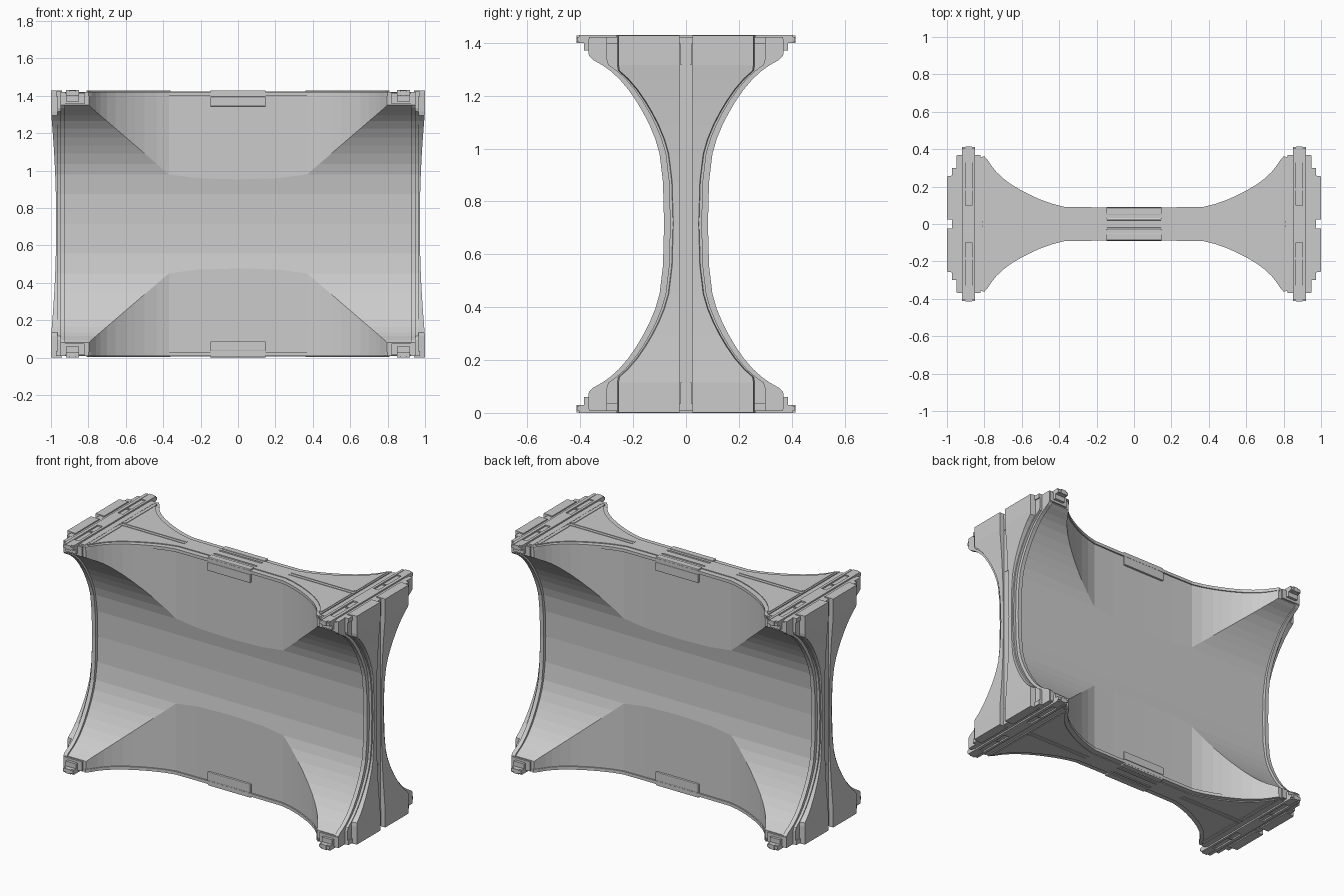
import bpy, bmesh

if "Cube" in bpy.data.objects:
    bpy.data.objects.remove(bpy.data.objects["Cube"])

H = 0.715  # half height; all meshes are modelled around the block's centre
# Concave flare: (fraction along flare, half depth)
FLARE = [(0, .083), (.15, .099), (.3, .122), (.42, .145), (.535, .17), (.66, .202),
         (.77, .237), (.85, .27), (.907, .30), (.96, .335), (1, .362)]


def half_profile(start, mid_depth, end, edge, off=0.0, limit=.362):
    pts = [(0, mid_depth), (start * .6, mid_depth + (.083 - mid_depth) * .25)]
    pts += [(start + (end - start) * t, d) for t, d in FLARE] + [(edge, .362)]
    return [(u, min(d + off, limit)) for u, d in pts]


def finish(name, bm, mirror=(False, False, False), bevel=0):
    bmesh.ops.recalc_face_normals(bm, faces=bm.faces)
    me = bpy.data.meshes.new(name)
    bm.to_mesh(me)
    bm.free()
    ob = bpy.data.objects.new(name, me)
    ob.location.z = H
    bpy.context.collection.objects.link(ob)
    if bevel:
        b = ob.modifiers.new("bevel", 'BEVEL')
        b.width, b.segments = bevel, 2
    if any(mirror):
        m = ob.modifiers.new("mirror", 'MIRROR')
        m.use_axis = mirror
        m.use_mirror_merge = False
    return ob


def prism(name, half, axis, lo, hi, mirror=(False, False, False)):
    """Strips across y following a half profile, extruded along axis ('X' or 'Z')."""
    full = [(-u, d) for u, d in reversed(half[1:])] + half
    bm = bmesh.new()
    rows = []
    for u, d in full:
        row = []
        for e, y in ((lo, -d), (hi, -d), (hi, d), (lo, d)):
            row.append(bm.verts.new((u, y, e) if axis == 'Z' else (e, y, u)))
        rows.append(row)
    for a, b in zip(rows, rows[1:]):
        for i in range(4):
            j = (i + 1) % 4
            bm.faces.new((a[i], a[j], b[j], b[i]))
    bm.faces.new(rows[0])
    bm.faces.new(rows[-1])
    return finish(name, bm, mirror)


def boxes(name, specs, mirror=(True, True, True), bevel=0):
    bm = bmesh.new()
    for x0, x1, y0, y1, z0, z1 in specs:
        vs = bmesh.ops.create_cube(bm, size=1)["verts"]
        for v in vs:
            v.co = (x1 if v.co.x > 0 else x0, y1 if v.co.y > 0 else y0, z1 if v.co.z > 0 else z0)
    return finish(name, bm, mirror, bevel)


# Main block: the plan flare intersected with the upright flare gives the creased faces
body = prism("wall_body", half_profile(.37, .079, .8, .94), 'Z', -1, 1)
cutter = prism("upright_flare_helper", half_profile(.265, .062, .635, .703, limit=.358), 'X', -1.2, 1.2)
cutter.hide_render = True
cutter.hide_viewport = True
cutter.display_type = 'WIRE'
mod = body.modifiers.new("intersect", 'BOOLEAN')
mod.operation, mod.solver, mod.object = 'INTERSECT', 'EXACT', cutter

# Thin rims around the top and bottom, and the slightly inset raised caps
prism("edge_rim", half_profile(.37, .081, .8, .81, .008), 'Z', .685, .704, (False, False, True))
prism("cap_plate", half_profile(.37, .081, .8, .81, -.025), 'Z', .69, .709, (False, False, True))

# Upright end frames in two steps
prism("end_frame", half_profile(.265, .066, .635, .706, .017, .366), 'X', .925, .95, (True, False, False))
prism("end_frame_step", half_profile(.265, .066, .635, .706, -.006, .30), 'X', .945, .966, (True, False, False))

# Flared end panels, split by a central groove
bm = bmesh.new()
rows = []
half = half_profile(.265, .066, .635, .713, -.018, .255)
for z, d in [(-u, d) for u, d in reversed(half[1:])] + half:
    t = min(abs(z) / .6, 1)
    x = .972 + .028 * t ** 2
    rows.append([bm.verts.new(p) for p in ((.94, .024, z), (x, .024, z), (x, d, z), (.94, d + .008, z))])
for a, b in zip(rows, rows[1:]):
    for i in range(4):
        j = (i + 1) % 4
        bm.faces.new((a[i], a[j], b[j], b[i]))
bm.faces.new(rows[0])
bm.faces.new(rows[-1])
finish("end_panel", bm, (True, True, False))

# Latches inside the end grooves
boxes("groove_latch", [(.94, .972, -.02, .02, .60, .70), (.94, .968, -.015, .015, .32, .60)],
      (True, False, True))

# Slotted connector bars with stepped tips
boxes("connector_bar", [
    (.82, .945, 0, .368, .64, .70),
    (.815, .95, 0, .345, .66, .706),
    (.85, .92, 0, .385, .655, .69),
    (.85, .92, .36, .413, .688, .706),
    (.85, .866, 0, .405, .685, H),
    (.90, .92, 0, .405, .685, H),
    (.866, .90, 0, .10, .685, H),
    (.866, .90, .18, .19, .685, .712),
    (.866, .90, .33, .415, .685, .713),
    (.94, .972, .0, .30, .68, .707),
])

# Cap ribs: a long seam and a cross rib beside each bar
boxes("cap_rib", [(.36, .81, .008, .016, .70, .712), (.785, .80, .02, .32, .70, .712)])

# Clips at the middle of the top and bottom edges
boxes("edge_clip", [(-.148, .148, .055, .092, .628, .68),
                    (-.148, .148, .02, .032, .66, .714),
                    (-.148, .148, .05, .088, .665, .714)], (False, True, True), .004)
